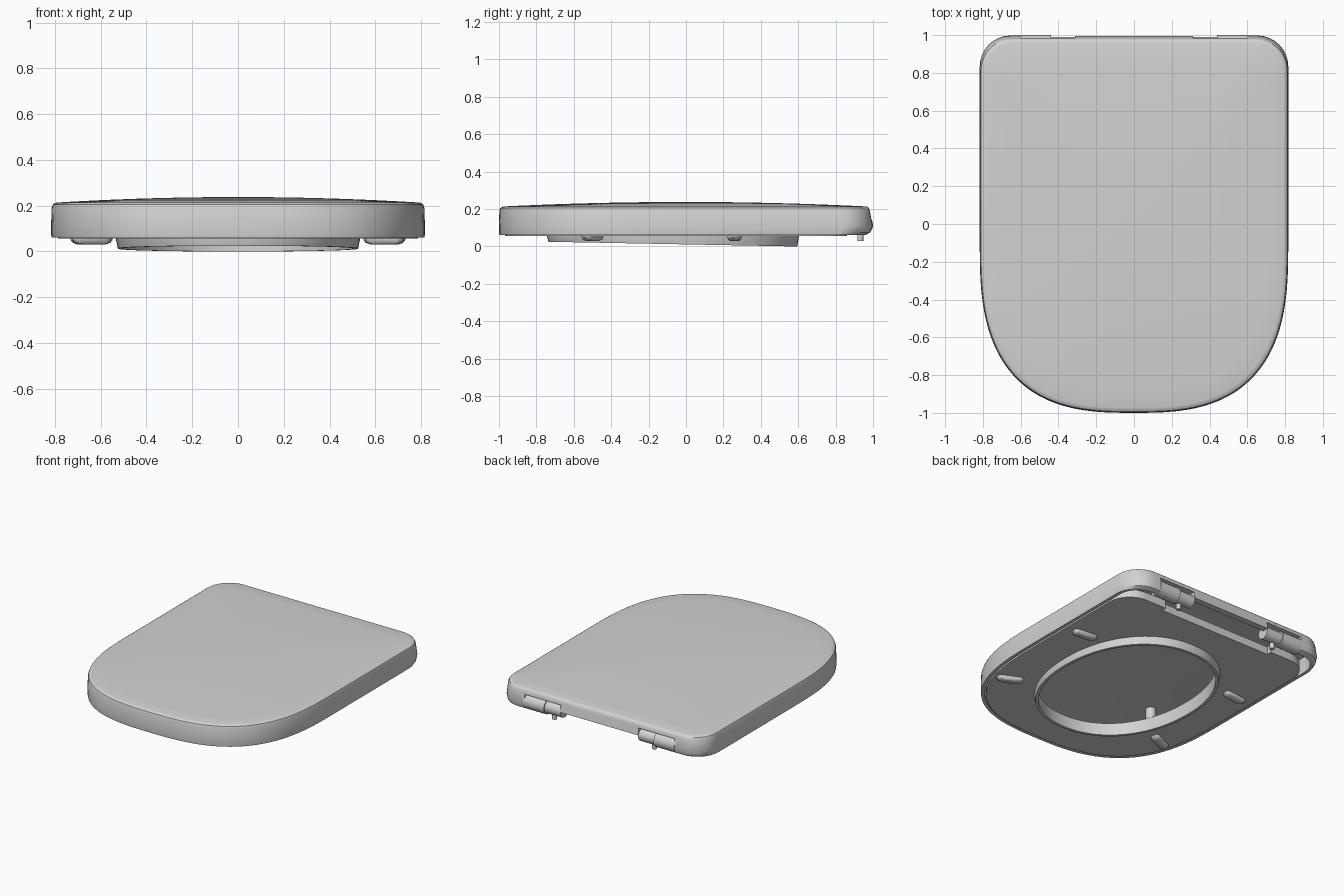
import bpy, bmesh, math
from math import sin, cos, pi

if "Cube" in bpy.data.objects:
    bpy.data.objects.remove(bpy.data.objects["Cube"])

plastic = bpy.data.materials.new("grey_plastic")
plastic.use_nodes = True
GREY = (0.65, 0.65, 0.65, 1)
plastic.diffuse_color = GREY
plastic.node_tree.nodes["Principled BSDF"].inputs["Base Color"].default_value = GREY


def finish(ob):
    bpy.ops.object.select_all(action='DESELECT')
    ob.select_set(True)
    bpy.context.view_layer.objects.active = ob
    ob.data.materials.clear()
    ob.data.materials.append(plastic)
    bpy.ops.object.shade_smooth_by_angle(angle=math.radians(35))
    return ob


def power(v, n):
    return math.copysign(abs(v) ** (2 / n), v)


def outline(inset, back, radius=0.165, notch=()):
    """D-shaped plan: rounded back corners and a superellipse front."""
    w, f, n = 0.817 - inset, 0.9 - inset, 2.8
    arc = [i * pi / 16 for i in range(9)]
    right = [(w - radius + radius * cos(t), back - radius + radius * sin(t)) for t in arc]
    left = [(-x, y) for x, y in reversed(right)]
    front = [(-w * power(cos(t), n), -0.1 - f * power(sin(t), n))
             for t in [i * pi / 56 for i in range(57)]]
    return right + list(notch) + left + front


def oval(grow, steps=72):
    """Plan of the seat opening."""
    return [((0.5 + grow) * power(cos(t), 2.15), -0.07 + (0.64 + grow) * power(sin(t), 2.15))
            for t in [i * 2 * pi / steps for i in range(steps)]]


def loft(name, rings, loop=False):
    """Skin a list of equal rings; cap the ends or join last to first."""
    bm = bmesh.new()
    rows = [[bm.verts.new(p) for p in ring] for ring in rings]
    pairs = list(zip(rows, rows[1:])) + ([(rows[-1], rows[0])] if loop else [])
    for a, b in pairs:
        for i in range(len(a)):
            j = (i + 1) % len(a)
            bm.faces.new((a[i], a[j], b[j], b[i]))
    if not loop:
        bm.faces.new(rows[0])
        bm.faces.new(rows[-1])
    bmesh.ops.recalc_face_normals(bm, faces=bm.faces)
    mesh = bpy.data.meshes.new(name)
    bm.to_mesh(mesh)
    bm.free()
    ob = bpy.data.objects.new(name, mesh)
    bpy.context.collection.objects.link(ob)
    return finish(ob)


def level(points, z, s=1.0):
    return [(x * s, y * s, z) for x, y in points]


def dome(points, z, rise):
    """Rings shrinking towards the middle while rising gently."""
    return [level(points, z + rise * (1 - s * s), s)
            for s in (1, 0.9, 0.75, 0.6, 0.45, 0.3, 0.15, 0.05)]


def cylinder(name, radius, length, at, axis='Z'):
    rot = (0, pi / 2, 0) if axis == 'X' else (0, 0, 0)
    bpy.ops.mesh.primitive_cylinder_add(vertices=32, radius=radius, depth=length,
                                        location=at, rotation=rot)
    bpy.context.object.name = name
    return finish(bpy.context.object)


def cut_box(target, size, at):
    """Remove a box-shaped volume from the target."""
    bpy.ops.mesh.primitive_cube_add(size=1, location=at)
    cutter = bpy.context.object
    cutter.scale = size
    cutter.hide_render = True
    cut = target.modifiers.new("cut", 'BOOLEAN')
    cut.operation = 'DIFFERENCE'
    cut.object = cutter
    bpy.context.view_layer.objects.active = target
    bpy.ops.object.modifier_apply(modifier=cut.name)
    bpy.data.objects.remove(cutter)


# Lid: thin shell with a leaning wall, rounded edge and shallow dome
inner = outline(0.024, 0.95, 0.15)
rings = dome(inner, 0.178, 0.024)[::-1] + [level(inner, 0.061)]
for inset, back, z in [(0.002, 0.96, 0.061), (0, 0.985, 0.075), (0, 0.998, 0.11),
                       (0.002, 0.983, 0.19), (0.007, 0.978, 0.205), (0.018, 0.97, 0.212)]:
    rings.append(level(outline(inset, back), z))
lid = loft("lid", rings + dome(outline(0.026, 0.962), 0.214, 0.024))

# Back wall of the lid: shortened lip, with higher recesses for the hinges
cut_box(lid, (1.2, 0.2, 0.2), (0, 1.0, 0.025))
for side in (1, -1):
    cut_box(lid, (0.288, 0.2, 0.2), (side * 0.456, 1.0, 0.074))

# Seat: flat plate with an oval opening and a notch between the hinges
notch = [(0.45, 0.86), (0.45, 0.825), (-0.45, 0.825), (-0.45, 0.86)]
curve = bpy.data.curves.new("seat", 'CURVE')
curve.dimensions = '2D'
curve.fill_mode = 'BOTH'
curve.extrude = 0.028
for points in (outline(0.031, 0.86, 0.17, notch), oval(0.01)):
    spline = curve.splines.new('POLY')
    spline.points.add(len(points) - 1)
    for p, (x, y) in zip(spline.points, points):
        p.co = (x, y, 0, 1)
    spline.use_cyclic_u = True
seat = bpy.data.objects.new("seat", curve)
bpy.context.collection.objects.link(seat)
seat.location.z = 0.084
bpy.ops.object.select_all(action='DESELECT')
seat.select_set(True)
bpy.context.view_layer.objects.active = seat
bpy.ops.object.convert(target='MESH')
finish(bpy.context.object)


# Rim around the opening, its lower edge sloping down to the back
def sloped(points):
    return [(x, y, 0.025 - 0.025 * (y + 0.74) / 1.32) for x, y in points]


loft("seat_opening_rim", [level(oval(0.005), 0.11), level(oval(0.035), 0.11),
                          level(oval(0.035), 0.06), sloped(oval(0.025)),
                          sloped(oval(0.005))], loop=True)

for side, word in ((1, "left"), (-1, "right")):
    # Oblong rubber feet under the seat
    for place, x, y, turn in (("front", 0.64, -0.5, -0.45), ("back", 0.64, 0.26, -0.12)):
        pill = []
        for i in range(24):
            t = i * pi / 12
            u = 0.06 * math.copysign(1, cos(t)) + 0.032 * cos(t)
            v = 0.032 * sin(t)
            pill.append((side * (u * cos(turn) - v * sin(turn)), u * sin(turn) + v * cos(turn)))
        foot = loft(f"{place}_{word}_foot", [level(pill, 0.07), level(pill, 0.05),
                                             level(pill, 0.038, 0.9), level(pill, 0.03, 0.65)])
        foot.location = (side * x, y, 0)
    # Hinge: knuckle, barrel and fixing pin
    cylinder(f"{word}_hinge_knuckle", 0.054, 0.165, (side * 0.522, 0.946, 0.115), 'X')
    cylinder(f"{word}_hinge_barrel", 0.045, 0.13, (side * 0.375, 0.946, 0.115), 'X')
    cylinder(f"{word}_hinge_pin", 0.016, 0.08, (side * 0.4, 0.932, 0.07))
    # Small buffer between lid and seat
    cylinder(f"{word}_lid_buffer", 0.035, 0.08, (side * 0.48, -0.4, 0.15))
